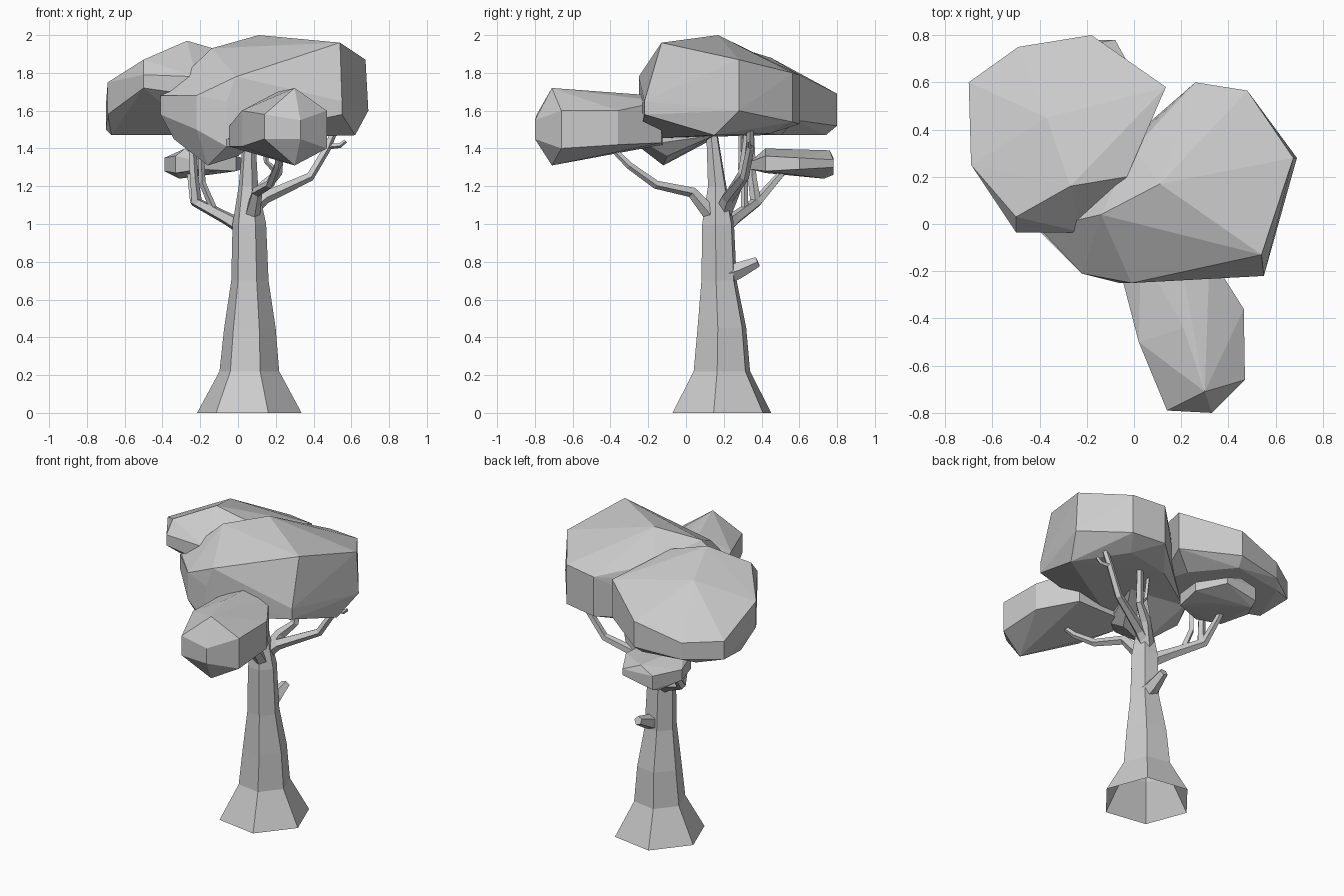
import bpy, bmesh
from math import cos, sin, pi, radians
from mathutils import Vector


def finish(bm, name):
    bmesh.ops.recalc_face_normals(bm, faces=bm.faces[:])
    me = bpy.data.meshes.new(name)
    bm.to_mesh(me)
    bm.free()
    ob = bpy.data.objects.new(name, me)
    bpy.context.collection.objects.link(ob)
    return ob


def tube(name, path, sides, turn=0.0, level=False, open_base=False):
    """Tapered faceted limb; path holds (x, y, z, radius)."""
    bm = bmesh.new()
    pts = [Vector(p[:3]) for p in path]
    axis, frame, rings = Vector((0, 0, 1)), [Vector((1, 0, 0)), Vector((0, 1, 0))], []
    for i, p in enumerate(pts):
        if not level:
            d = (pts[min(i + 1, len(pts) - 1)] - pts[max(i - 1, 0)]).normalized()
            q = axis.rotation_difference(d)
            frame = [q @ v for v in frame]
            axis = d
        ring = []
        for k in range(sides):
            a = turn + 2 * pi * k / sides
            ring.append(bm.verts.new(p + path[i][3] * (frame[0] * cos(a) + frame[1] * sin(a))))
        rings.append(ring)
    for a, b in zip(rings, rings[1:]):
        for k in range(sides):
            j = (k + 1) % sides
            bm.faces.new((a[k], a[j], b[j], b[k]))
    bm.faces.new(rings[-1])
    if not open_base:
        bm.faces.new(rings[0][::-1])
    return finish(bm, name)


def foliage(name, rim, caps):
    """Faceted leaf clump: rim holds (x, y, low z, high z), caps are extra peaks."""
    bm = bmesh.new()
    for x, y, lo, hi in rim:
        bm.verts.new((x, y, lo))
        bm.verts.new((x, y, hi))
    for c in caps:
        bm.verts.new(c)
    bmesh.ops.convex_hull(bm, input=bm.verts[:])
    bmesh.ops.delete(bm, geom=[v for v in bm.verts if not v.link_faces], context='VERTS')
    return finish(bm, name)


# Six-sided flared trunk
tube("trunk", [(.06, .19, 0, .28), (.06, .19, .22, .16), (.063, .19, .45, .138),
               (.063, .175, .7, .1), (.06, .17, 1.0, .09), (.055, .165, 1.2, .052),
               (.06, .135, 1.5, .03)], 6, radians(-9), level=True, open_base=True)

# Branches
tube("right_branch", [(.07, .2, 1.08, .045), (.14, .22, 1.14, .035), (.38, .31, 1.25, .025),
                      (.47, .34, 1.4, .022), (.52, .34, 1.52, .018)], 5)
tube("right_twig", [(.48, .34, 1.41, .015), (.54, .33, 1.415, .013), (.57, .33, 1.44, .01)], 4)
tube("left_branch", [(.03, .2, .98, .045), (-.06, .26, 1.03, .035), (-.23, .38, 1.12, .028),
                     (-.25, .5, 1.26, .02), (-.25, .55, 1.31, .015)], 5)
tube("left_upper_branch", [(-.22, .37, 1.11, .03), (-.235, .35, 1.25, .024),
                           (-.25, .34, 1.5, .02)], 5)
tube("left_inner_branch", [(-.13, .31, 1.08, .02), (-.19, .31, 1.22, .018),
                           (-.2, .3, 1.5, .015)], 4)
tube("front_branch", [(.07, .15, 1.03, .045), (.1, .03, 1.17, .03), (.17, -.16, 1.21, .024),
                      (.21, -.3, 1.31, .02), (.22, -.42, 1.43, .014)], 5)
tube("middle_branch", [(.06, .19, 1.05, .05), (.13, .26, 1.19, .035), (.21, .3, 1.27, .025),
                       (.23, .33, 1.5, .02)], 5)
tube("middle_twig", [(.19, .29, 1.29, .015), (.15, .29, 1.33, .013), (.13, .29, 1.5, .012)], 4)
tube("broken_stub", [(.08, .2, .73, .06), (.08, .28, .755, .045), (.085, .38, .8, .028)], 5)

# Foliage clumps: one large crown whose front left corner hangs lower
foliage("main_crown",
        [(.55, -.22, 1.58, 1.65), (.675, .28, 1.6, 1.87), (.48, .565, 1.54, 1.8),
         (.26, .6, 1.53, 1.79), (.0, .32, 1.5, 1.84), (-.01, -.25, 1.6, 1.78),
         (-.4, -.02, 1.6, 1.68), (-.22, -.21, 1.5, 1.68), (-.06, -.25, 1.45, 1.65)],
        [(.11, .17, 2.0), (.54, -.13, 1.96), (-.14, .04, 1.93), (.69, .28, 1.6),
         (.62, .15, 1.47), (.4, .45, 1.48), (.1, .4, 1.47), (.2, 0, 1.46),
         (-.2, .2, 1.47)])
foliage("front_left_crown",
        [(-.41, -.02, 1.58, 1.68), (-.22, -.21, 1.5, 1.68), (-.06, -.25, 1.41, 1.65),
         (.03, -.2, 1.42, 1.7), (.15, .15, 1.47, 1.7), (-.25, .2, 1.48, 1.7)],
        [(-.16, -.12, 1.31), (0, -.1, 1.36), (-.34, .0, 1.45)])
foliage("back_left_crown",
        [(-.5, -.035, 1.72, 1.79), (-.22, -.035, 1.68, 1.78), (-.69, .25, 1.58, 1.75),
         (-.7, .6, 1.5, 1.62), (-.49, .75, 1.5, 1.61), (-.18, .8, 1.52, 1.69),
         (.135, .58, 1.55, 1.8), (-.03, .2, 1.55, 1.9)],
        [(-.27, .16, 1.97), (-.5, .03, 1.87), (-.37, .45, 1.88), (-.67, .38, 1.47),
         (-.55, .68, 1.47), (-.2, .74, 1.47), (0, .5, 1.47), (-.2, .2, 1.47)])
foliage("front_clump",
        [(.14, -.79, 1.45, 1.58), (.33, -.8, 1.45, 1.55), (.47, -.66, 1.4, 1.6),
         (.465, -.36, 1.42, 1.6), (.32, -.13, 1.43, 1.65), (.03, -.12, 1.42, 1.6),
         (-.045, -.25, 1.41, 1.52), (.02, -.5, 1.41, 1.6)],
        [(.3, -.71, 1.72), (.3, -.71, 1.31), (.21, -.44, 1.7), (.2, -.17, 1.68)])
foliage("back_clump",
        [(-.39, .6, 1.28, 1.35), (-.3, .78, 1.26, 1.35), (-.08, .78, 1.3, 1.34),
         (.02, .6, 1.29, 1.35), (-.01, .42, 1.28, 1.36), (-.2, .34, 1.29, 1.33),
         (-.33, .42, 1.27, 1.36)],
        [(-.31, .73, 1.24), (-.28, .42, 1.4), (-.2, .76, 1.39), (-.18, .58, 1.38),
         (-.08, .55, 1.27)])
